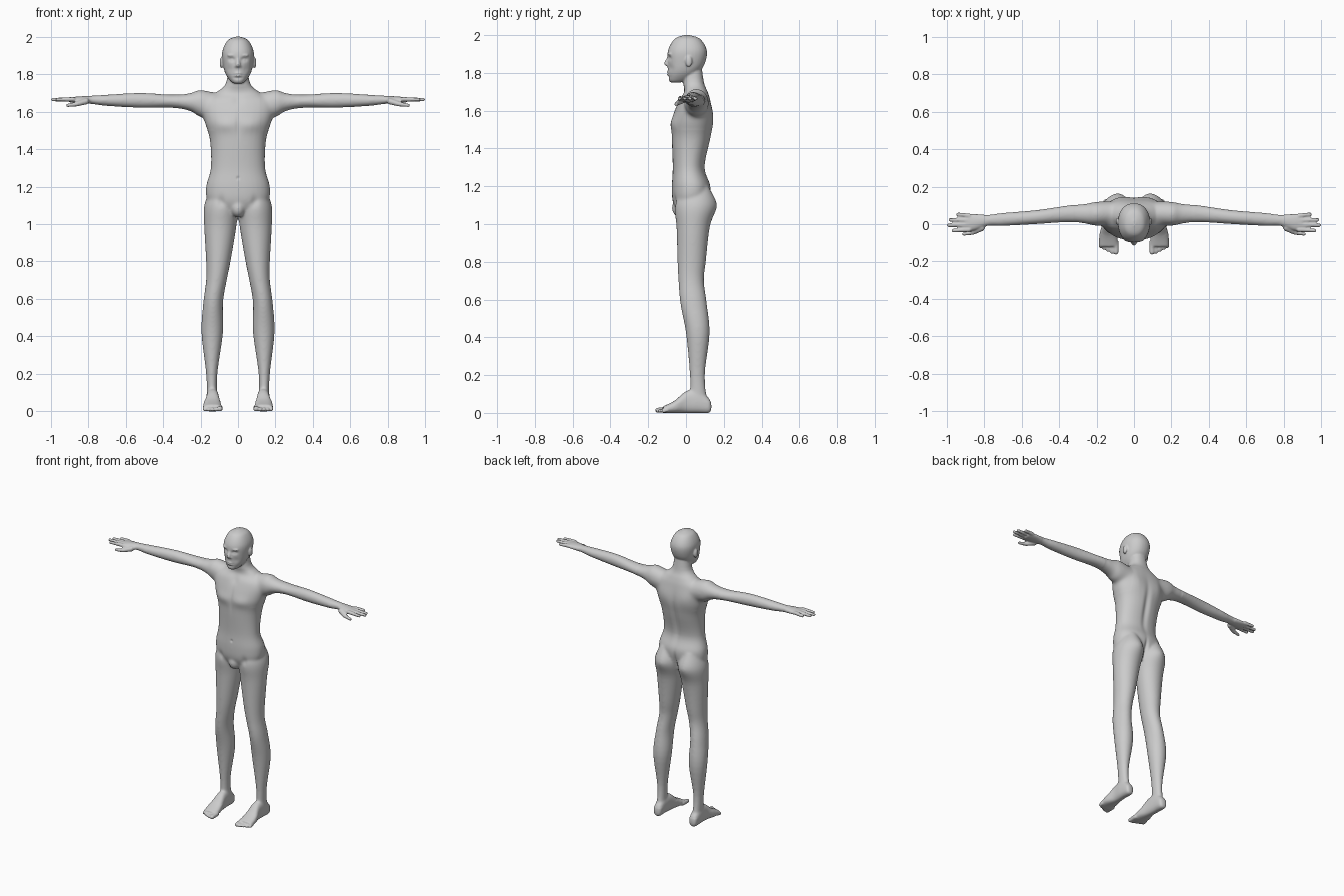
import bpy, bmesh, math
from mathutils import Vector, Matrix

if "Cube" in bpy.data.objects:
    bpy.data.objects.remove(bpy.data.objects["Cube"])

skin = bpy.data.materials.new("matte grey")
skin.use_nodes = True
grey = (.6, .6, .6, 1)
skin.diffuse_color = grey
skin.node_tree.nodes["Principled BSDF"].inputs["Base Color"].default_value = grey

form = bmesh.new()
SIDES, STEPS = 32, 5
FRONT, BACK = -1, 1


def spline(before, start, end, after, t):
    """Smooth curve from start to end, guided by the neighbouring values."""
    leave, arrive = (end - before) / 2, (after - start) / 2
    ease = t * t * (3 - 2 * t)
    return (start + (end - start) * ease
            + leave * t * (1 - t) ** 2 - arrive * t * t * (1 - t))


def section(low, high, wave, square):
    """Point across a rounded section between two bounds."""
    swing = math.copysign(abs(wave) ** square, wave)
    return (low + high) / 2 + swing * (high - low) / 2


def loft(axis, rings, side=1, square=1):
    """Closed tube along an axis; a ring is (position, u low, u high, v low, v high)."""
    last = len(rings) - 1
    dense = []
    for i in range(last):
        guides = [rings[max(0, min(last, i + k))] for k in (-1, 0, 1, 2)]
        for step in range(STEPS):
            dense.append([spline(*values, step / STEPS) for values in zip(*guides)])
    dense.append(rings[last])
    loops = []
    for position, u_low, u_high, v_low, v_high in dense:
        loop = []
        for k in range(SIDES):
            angle = math.tau * k / SIDES
            point = [section(u_low, u_high, math.cos(angle), square),
                     section(v_low, v_high, math.sin(angle), square)]
            point.insert("xyz".index(axis), position)
            point[0] *= side
            loop.append(form.verts.new(point))
        loops.append(loop)
    for lower, upper in zip(loops, loops[1:]):
        for k in range(SIDES):
            form.faces.new((lower[k - 1], lower[k], upper[k], upper[k - 1]))
    form.faces.new(loops[0])
    form.faces.new(loops[-1])


def blob(center, radii, side=1):
    x, y, z = center
    place = Matrix.Translation((x * side, y, z)) @ Matrix.Diagonal((*radii, 1))
    bmesh.ops.create_icosphere(form, subdivisions=3, radius=1, matrix=place)


def digit(start, end, thick, thin, side=1):
    """Rounded finger, toe or nose ridge as a chain of balls."""
    balls = 12
    for i in range(balls + 1):
        t = i / balls
        radius = thick + (thin - thick) * t
        blob(Vector(start).lerp(Vector(end), t), [radius] * 3, side)


def symmetric(rings):
    return [(height, -half, half, front, back) for height, half, front, back in rings]


# Torso and neck: height, half width, front, back
torso = [(1.05, .09, -.04, .09), (1.12, .16, -.07, .12), (1.2, .17, -.075, .13),
         (1.3, .145, -.07, .1), (1.45, .15, -.075, .13), (1.55, .18, -.075, .145),
         (1.65, .195, -.04, .13), (1.7, .12, -.01, .115), (1.75, .065, -.015, .095),
         (1.86, .05, -.02, .08)]
loft("z", symmetric(torso), square=.9)
blob((0, -.03, 1.085), (.04, .045, .05))

# Head from crown to chin, with nose and lips
head = [(2, .01, -.01, .02), (1.98, .055, -.06, .075), (1.92, .084, -.095, .11),
        (1.85, .08, -.097, .1), (1.8, .066, -.095, .065), (1.76, .038, -.09, .01),
        (1.75, .02, -.08, -.03)]
loft("z", symmetric(head), square=.9)
digit((0, -.09, 1.885), (0, -.103, 1.85), thick=.009, thin=.013)
for lip in (1.803, 1.792):
    blob((0, -.093, lip), (.02, .009, .006))

# Limb sections: position along the limb, then the bounds across it
arm = [(.08, 0, .12, 1.56, 1.69), (.2, -.01, .12, 1.57, 1.717), (.25, 0, .11, 1.6, 1.7),
       (.35, .01, .1, 1.62, 1.69), (.52, 0, .075, 1.62, 1.7), (.7, -.01, .06, 1.63, 1.69),
       (.78, -.01, .05, 1.64, 1.685), (.86, -.035, .055, 1.645, 1.68),
       (.9, -.03, .05, 1.65, 1.675)]
leg = [(1.2, .04, .14, -.03, .12), (1.1, 0, .18, -.06, .157), (.98, .01, .18, -.05, .125),
       (.8, .04, .17, -.045, .105), (.7, .06, .17, -.04, .095), (.58, .08, .185, -.03, .11),
       (.42, .08, .195, 0, .125), (.2, .11, .17, .02, .1), (.05, .11, .165, .02, .115)]
foot = [(.134, .13, .15, .02, .045), (.12, .11, .165, 0, .08), (.06, .105, .17, 0, .12),
        (0, .1, .17, 0, .115), (-.06, .09, .185, 0, .065), (-.12, .085, .185, 0, .035)]

for side in (1, -1):
    loft("x", arm, side)
    loft("z", leg, side)
    loft("y", foot, side, square=.8)

    # Ear, nostril and brow ridge
    blob((.088, .015, 1.86), (.01, .018, .03), side)
    blob((.011, -.095, 1.842), (.008, .01, .008), side)
    blob((.03, -.08, 1.9), (.028, .016, .008), side)

    # Fingers and thumb
    for i, reach in enumerate((.965, .99, .98, .94)):
        y = -.03 + .025 * i
        digit((.88, y, 1.666), (reach, y * 1.15, 1.664), thick=.0125, thin=.01, side=side)
    knuckle = (.86, -.045, 1.64)
    digit((.81, -.02, 1.655), knuckle, thick=.017, thin=.013, side=side)
    digit(knuckle, (.91, -.053, 1.633), thick=.013, thin=.009, side=side)

    # Big toe and small toes
    digit((.096, -.1, .017), (.096, -.15, .014), thick=.016, thin=.014, side=side)
    for i in range(4):
        x = .118 + .02 * i
        digit((x, -.1, .015), (x, -.15 + .01 * i, .01), thick=.011, thin=.01, side=side)

# Fuse all forms into one skin
bmesh.ops.recalc_face_normals(form, faces=form.faces)
forms = bpy.data.meshes.new("body_forms")
form.to_mesh(forms)
form.free()
body = bpy.data.objects.new("human_body", forms)
bpy.context.collection.objects.link(body)
fuse = body.modifiers.new("fuse", "REMESH")
fuse.mode = "VOXEL"
fuse.voxel_size = .005
graph = bpy.context.evaluated_depsgraph_get()
fused = bpy.data.meshes.new_from_object(body.evaluated_get(graph))
body.modifiers.clear()
body.data = fused
bpy.data.meshes.remove(forms)
flesh = bmesh.new()
flesh.from_mesh(fused)


def relax(rule, times):
    verts = [v for v in flesh.verts if rule(abs(v.co.x), v.co.z)]
    for _ in range(times):
        bmesh.ops.smooth_vert(flesh, verts=verts, factor=.5, use_axis_x=True,
                              use_axis_y=True, use_axis_z=True)


# Relax the joins: lightly on details, strongly on trunk, limbs and shoulders
relax(lambda x, z: True, times=3)
relax(lambda x, z: x < .8 and .06 < z < 1.73, times=12)
relax(lambda x, z: .12 < x < .32 and 1.5 < z < 1.73, times=30)
flesh.normal_update()


def press(facing, x, z, wide, tall, depth):
    """Press a soft hollow into the front or back on both sides; negative depth swells."""
    for v in flesh.verts:
        across, up = (abs(v.co.x) - x) / wide, (v.co.z - z) / tall
        turned = max(0, v.normal.y * facing)
        reach = across ** 2 + up ** 2
        if turned and reach < 9:
            v.co.y -= facing * depth * math.exp(-reach) * math.sqrt(turned)


# Face: eye sockets, eyelids, cheeks, mouth line, chin crease
press(FRONT, x=.033, z=1.878, wide=.017, tall=.011, depth=.011)
press(FRONT, x=.033, z=1.876, wide=.009, tall=.006, depth=-.005)
press(FRONT, x=.045, z=1.825, wide=.02, tall=.02, depth=.005)
press(FRONT, x=0, z=1.798, wide=.02, tall=.003, depth=.005)
press(FRONT, x=0, z=1.78, wide=.025, tall=.006, depth=.004)
# Chest, breastbone, throat, navel, groin
press(FRONT, x=.07, z=1.53, wide=.06, tall=.035, depth=-.008)
press(FRONT, x=0, z=1.53, wide=.012, tall=.07, depth=.004)
press(FRONT, x=0, z=1.66, wide=.025, tall=.025, depth=.006)
press(FRONT, x=0, z=1.245, wide=.007, tall=.008, depth=.006)
press(FRONT, x=.09, z=1.12, wide=.018, tall=.03, depth=.006)
# Spine, shoulder blades, buttocks and cleft
press(BACK, x=0, z=1.42, wide=.02, tall=.14, depth=.011)
press(BACK, x=.085, z=1.58, wide=.045, tall=.06, depth=-.006)
press(BACK, x=.08, z=1.1, wide=.05, tall=.05, depth=-.007)
press(BACK, x=0, z=1.11, wide=.012, tall=.06, depth=.014)

for face in flesh.faces:
    face.smooth = True
flesh.to_mesh(fused)
flesh.free()
fused.materials.clear()
fused.materials.append(skin)
